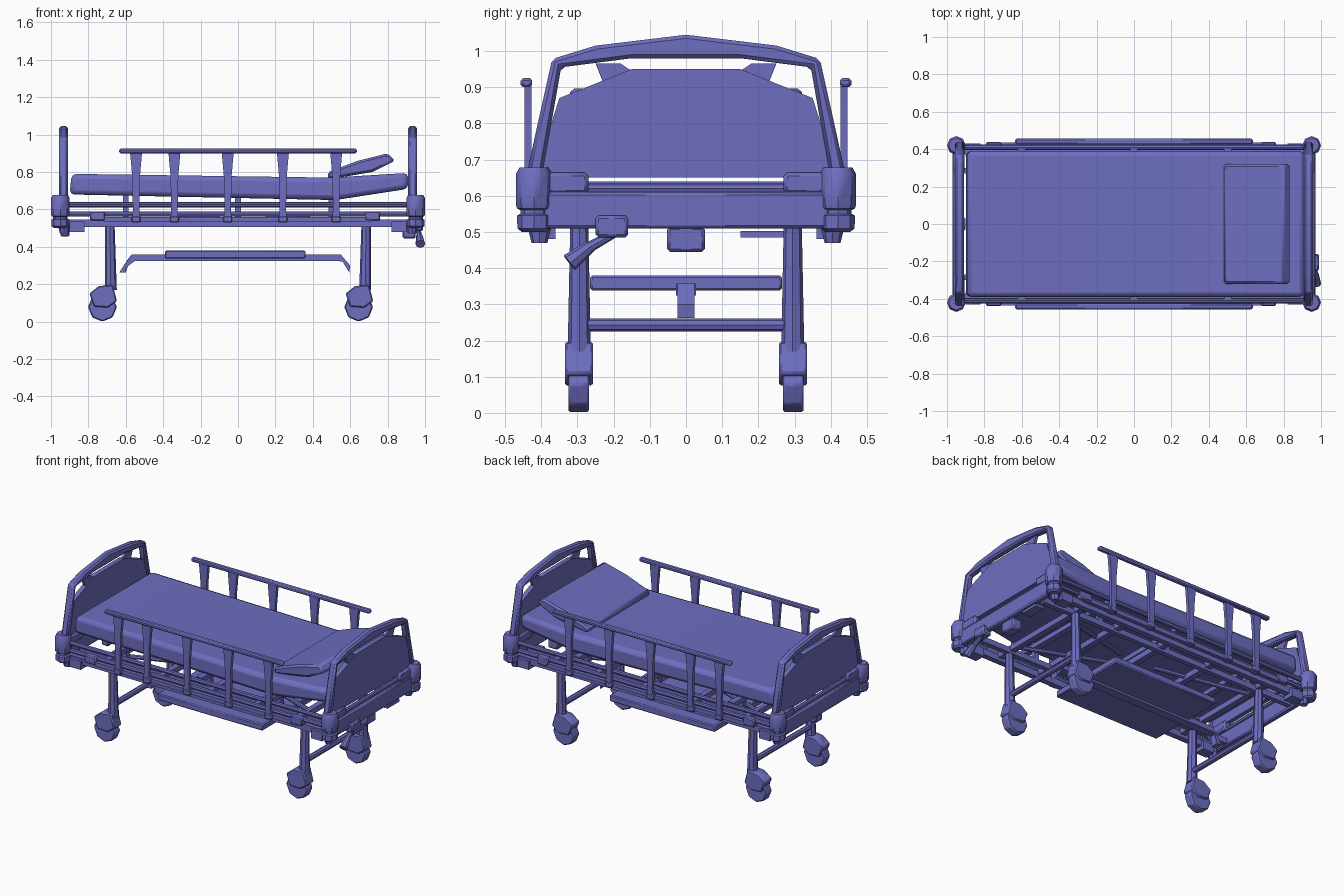
import bpy, bmesh, math
from mathutils import Vector

mat = bpy.data.materials.new("violet blue")
mat.diffuse_color = (0.155, 0.155, 0.53, 1)


def finish(name, bm, bevel=0, seg=1, smooth=40):
    bmesh.ops.recalc_face_normals(bm, faces=bm.faces)
    me = bpy.data.meshes.new(name)
    bm.to_mesh(me)
    bm.free()
    me.materials.append(mat)
    ob = bpy.data.objects.new(name, me)
    bpy.context.collection.objects.link(ob)
    if bevel:
        m = ob.modifiers.new("bevel", "BEVEL")
        m.width, m.segments, m.limit_method = bevel, seg, 'ANGLE'
    if smooth:
        bpy.ops.object.select_all(action='DESELECT')
        ob.select_set(True)
        bpy.context.view_layer.objects.active = ob
        bpy.ops.object.shade_smooth_by_angle(angle=math.radians(smooth))
    return ob


def prism(name, pts, axis, a, b, **kw):
    """Extrude a 2D outline along an axis: y uses (x, z), x uses (y, z), z uses (x, y)."""
    def place(p, t):
        return {'x': (t, p[0], p[1]), 'y': (p[0], t, p[1]), 'z': (p[0], p[1], t)}[axis]
    bm = bmesh.new()
    lo = [bm.verts.new(place(p, a)) for p in pts]
    hi = [bm.verts.new(place(p, b)) for p in pts]
    n = len(pts)
    bm.faces.new(lo)
    bm.faces.new(hi[::-1])
    for i in range(n):
        bm.faces.new((lo[i], lo[(i + 1) % n], hi[(i + 1) % n], hi[i]))
    return finish(name, bm, **kw)


def box(name, x0, x1, y0, y1, z0, z1, **kw):
    return prism(name, [(x0, z0), (x1, z0), (x1, z1), (x0, z1)], 'y', y0, y1, **kw)


def tube(name, p, q, r0, r1=None, sides=8):
    p, q = Vector(p), Vector(q)
    bm = bmesh.new()
    bmesh.ops.create_cone(bm, cap_ends=True, segments=sides, radius1=r0,
                          radius2=r1 or r0, depth=(q - p).length)
    rot = (q - p).to_track_quat('Z', 'Y').to_matrix().to_4x4()
    rot.translation = (p + q) / 2
    bm.transform(rot)
    return finish(name, bm)


def lathe(name, cx, cy, profile, sides=8):
    bm = bmesh.new()
    rings = [[bm.verts.new((cx + r * math.cos(2 * math.pi * i / sides),
                            cy + r * math.sin(2 * math.pi * i / sides), z))
              for i in range(sides)] for r, z in profile]
    bm.faces.new(rings[0])
    bm.faces.new(rings[-1])
    for a, b in zip(rings, rings[1:]):
        for i in range(sides):
            j = (i + 1) % sides
            bm.faces.new((a[i], a[j], b[j], b[i]))
    return finish(name, bm)


# Mattress and tilted pillow
prism("mattress", [(-0.90, 0.68), (0.52, 0.65), (0.91, 0.71), (0.91, 0.795),
                   (0.50, 0.77), (-0.89, 0.79)], 'y', -0.39, 0.39, bevel=0.025, seg=2)
prism("pillow", [(0.48, 0.76), (0.72, 0.80), (0.84, 0.86), (0.80, 0.90), (0.64, 0.86), (0.48, 0.80)],
      'y', -0.32, 0.32, bevel=0.012)

# Head and foot boards: frame, panel and corner bumpers
half_out = [(0.445, 0.64), (0.37, 0.978), (0.25, 1.015), (0.0, 1.045)]
half_in = [(0.40, 0.64), (0.345, 0.955), (0.15, 0.98), (0.0, 0.98)]


def mirrored(h):
    return h + [(-y, z) for y, z in reversed(h) if y]


for end, s in (("head", 1), ("foot", -1)):
    prism(end + "_board_frame", mirrored(half_out) + mirrored(half_in)[::-1], 'x',
          s * 0.91, s * 0.957, bevel=0.01)
    prism(end + "_board_panel", mirrored([(0.42, 0.65), (0.35, 0.87), (0.15, 0.95)]), 'x',
          s * 0.918, s * 0.948)
    box(end + "_cross_beam", s * 0.93, s * 0.97, -0.40, 0.40, 0.51, 0.61, bevel=0.008)
    tube(end + "_cross_rail", (s * 0.94, -0.40, 0.62), (s * 0.94, 0.40, 0.62), 0.014)
    for t in (1, -1):
        prism(end + "_board_gusset", [(t * 0.15, 0.945), (t * 0.23, 0.915), (t * 0.25, 0.965),
                                      (t * 0.18, 0.965)], 'x', s * 0.925, s * 0.942)
        box(end + "_board_socket", s * 0.905, s * 0.965, t * 0.27, t * 0.43, 0.605, 0.665, bevel=0.01)
        lathe(end + "_corner_bumper", s * 0.95, t * 0.42,
              [(0.034, 0.50), (0.046, 0.51), (0.047, 0.545), (0.038, 0.55), (0.038, 0.56),
               (0.047, 0.565), (0.050, 0.575), (0.050, 0.66), (0.040, 0.678)])
        tube(end + "_bumper_foot", (s * 0.93, t * 0.405, 0.47), (s * 0.93, t * 0.405, 0.51), 0.022, 0.032)
        box(end + "_side_block", s * 0.82, s * 0.90, t * 0.36, t * 0.43, 0.48, 0.535)

# Long side frames with guard rails
for t in (1, -1):
    box("side_beam", -0.93, 0.93, t * 0.375, t * 0.41, 0.505, 0.545)
    tube("side_middle_rail", (-0.92, t * 0.41, 0.575), (0.92, t * 0.41, 0.575), 0.014)
    tube("side_upper_rail", (-0.92, t * 0.41, 0.625), (0.92, t * 0.41, 0.625), 0.014)
    box("guard_lower_rail", -0.72, 0.72, t * 0.405, t * 0.435, 0.535, 0.56)
    for x in (-0.75, 0.72):
        box("guard_rail_clamp", x - 0.04, x + 0.04, t * 0.395, t * 0.438, 0.54, 0.59, bevel=0.006)
    box("guard_top_rail", -0.635, 0.635, t * 0.425, t * 0.457, 0.90, 0.925, bevel=0.007)
    for x in (-0.545, -0.34, -0.055, 0.24, 0.525):
        prism("guard_post", [(x - 0.022, 0.53), (x + 0.022, 0.53), (x + 0.017, 0.60), (x + 0.021, 0.78),
                             (x + 0.032, 0.905), (x - 0.032, 0.905), (x - 0.021, 0.78), (x - 0.017, 0.60)],
              'y', t * 0.427, t * 0.447)
        box("guard_post_hinge", x - 0.024, x + 0.024, t * 0.40, t * 0.45, 0.53, 0.565, bevel=0.005)

# Bed base: inner beams, cross members, struts
for t in (1, -1):
    box("inner_beam", -0.92, 0.92, t * 0.27, t * 0.30, 0.51, 0.545)
    tube("lift_strut", (-0.68, t * 0.22, 0.53), (-0.10, t * 0.06, 0.56), 0.014)
    tube("lift_strut", (0.68, t * 0.22, 0.53), (0.15, t * 0.06, 0.56), 0.014)
for x in (-0.68, -0.30, 0.05, 0.38, 0.68):
    box("base_cross_member", x - 0.018, x + 0.018, -0.39, 0.39, 0.525, 0.56)
for x in (-0.6, 0.0, 0.5):
    box("mattress_slat", x - 0.02, x + 0.02, -0.40, 0.40, 0.61, 0.64)
    for t in (1, -1):
        box("slat_support", x - 0.015, x + 0.015, t * 0.27, t * 0.30, 0.54, 0.675)

# Legs and casters
for s in (1, -1):
    x = 0.68 * s
    tube("leg_cross_bar", (x, -0.29, 0.243), (x, 0.29, 0.243), 0.018)
    for t in (1, -1):
        tube("leg", (x, t * 0.295, 0.17), (x + 0.005 * s, t * 0.295, 0.52), 0.032, 0.025)
        c = -0.725 if s < 0 else 0.645
        prism("caster_fork", [(c - 0.07, 0.15), (c - 0.02, 0.19), (c + 0.055, 0.197),
                              (c + 0.078, 0.11), (c + 0.03, 0.075), (c - 0.045, 0.08)],
              'y', t * 0.257, t * 0.335, bevel=0.006)
        prism("caster_wheel", [(c + 0.077 * math.cos(a), 0.078 + 0.078 * math.sin(a))
                               for a in [math.pi * (k / 4 + 0.5) for k in range(8)]],
              'y', t * 0.268, t * 0.325, bevel=0.006)

# Lower tray with central pedal bar
box("tray", -0.39, 0.36, -0.265, 0.265, 0.338, 0.38, bevel=0.006)
box("pedal_bar", -0.57, 0.55, -0.028, 0.028, 0.325, 0.358)
for pts in ([(-0.57, 0.358), (-0.55, 0.325), (-0.595, 0.325), (-0.60, 0.262), (-0.635, 0.262)],
            [(0.55, 0.358), (0.53, 0.325), (0.56, 0.32), (0.595, 0.262), (0.60, 0.30)]):
    prism("foot_pedal", pts, 'y', -0.024, 0.024)

# Crank, control box and small lever at the end of the bed
box("crank_housing", 0.93, 0.99, -0.25, -0.16, 0.485, 0.545, bevel=0.008)
tube("crank_arm", (0.965, -0.20, 0.495), (0.97, -0.29, 0.445), 0.012, 0.016)
tube("crank_handle", (0.97, -0.265, 0.46), (0.975, -0.322, 0.415), 0.017, 0.026)
box("control_box", 0.88, 0.95, -0.052, 0.052, 0.445, 0.515, bevel=0.008)
box("foot_control_box", -0.95, -0.90, -0.035, 0.035, 0.455, 0.515, bevel=0.008)
box("release_lever", 0.90, 0.96, 0.15, 0.27, 0.485, 0.503)
